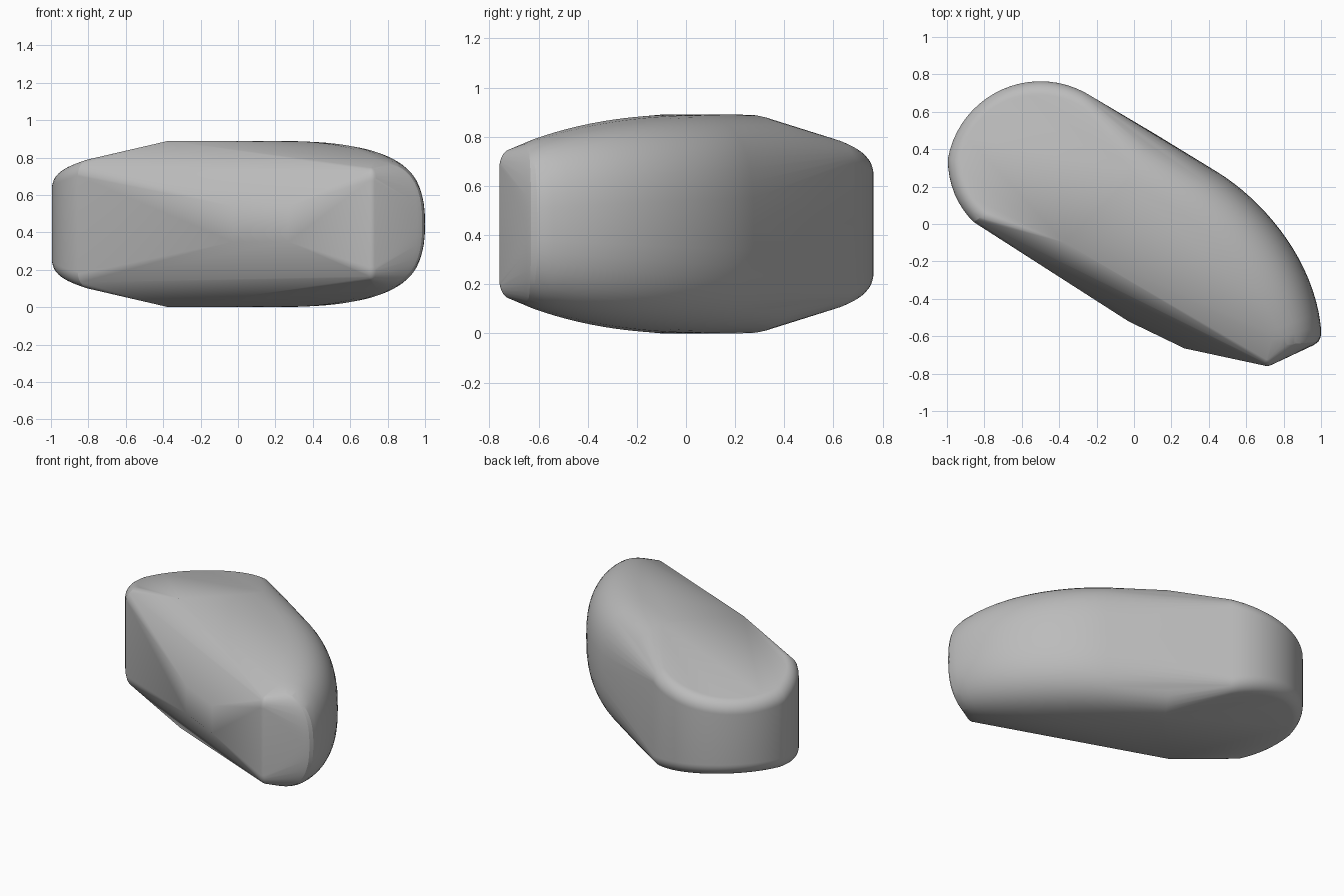
import bpy, bmesh
from math import sin, cos, pi, radians
from mathutils import Vector
from mathutils.geometry import interpolate_bezier

cube = bpy.data.objects.get("Cube")
if cube:
    bpy.data.objects.remove(cube, do_unlink=True)

MID = 0.445          # height of the mirror plane, also half the thickness
STEPS = 12           # segments in every rounded edge
points = []


def add(x, y, h):
    """Add a point and its mirror image below the middle plane."""
    for side in (1, -1):
        points.append((x, y, MID + side * h))


def end_slope(x, y):
    """Half thickness on the sloping top of the rounded end."""
    return MID - 0.17 * max(0, y - x - 0.27)


def flank_section(outer, inner, power):
    """Rounded edge from the outline up to a point on the top."""
    for k in range(STEPS + 1):
        t = pi / 2 * k / STEPS
        p = inner.lerp(outer, max(0, cos(t)) ** power)
        add(p.x, p.y, min(MID, inner.z) * sin(t) ** power)


# Rounded end: upright curved wall with a softened, sloping rim
for i in range(29):
    degrees = 57 + 158 * i / 28
    a = radians(degrees)
    wall = 0.503 - 0.09 * max(0, degrees - 170) / 60
    top = wall - 0.085
    rim = end_slope(-0.5 + top * cos(a), 0.26 + top * sin(a))
    for k in range(STEPS + 1):
        t = pi / 2 * k / STEPS
        r = top + 0.085 * sin(t)
        add(-0.5 + r * cos(a), 0.26 + r * sin(a), rim - 0.09 * (1 - cos(t)))

# Ridge across the top where the slope begins, and the wall beside it
add(-0.37, -0.1, MID)
flank_section(Vector((0.11, 0.483, 0)), Vector((-0.05, 0.22, MID)), 0.7)

# Bulging flank: the outline and the top edge follow two curves
outline = interpolate_bezier(Vector((0.45, 0.275, 0)), Vector((0.69, 0.125, 0)),
                             Vector((0.955, -0.18, 0)), Vector((0.998, -0.54, 0)), 18)
top_edge = interpolate_bezier(Vector((0.2, 0, MID)), Vector((0.38, -0.16, MID)),
                              Vector((0.62, -0.38, 0.43)), Vector((0.74, -0.62, 0.345)), 18)
for i, (outer, inner) in enumerate(zip(outline, top_edge)):
    flank_section(outer, inner, 0.7 + 0.1 * i / 17)

# Softened corner where the flank meets the narrow end face
for x, y in ((1.0, -0.575), (0.998, -0.605), (0.985, -0.63), (0.96, -0.648)):
    flank_section(Vector((x, y, 0)), Vector((0.74, -0.65, 0.33)), 0.8)

# Narrow rounded corner at the tip
for i in range(32):
    a = 2 * pi * i / 32
    for k in range(10):
        t = pi / 2 * k / 9
        add(0.712 + 0.05 * cos(t) * cos(a), -0.709 + 0.05 * cos(t) * sin(a),
            0.23 + 0.075 * sin(t))

# Thin band along the chamfered front
add(-0.03, -0.52, 0.095)
add(0.27, -0.665, 0.095)

# Wrap all parts in one convex skin
bm = bmesh.new()
for p in points:
    bm.verts.new(p)
bmesh.ops.remove_doubles(bm, verts=bm.verts[:], dist=0.002)
bmesh.ops.convex_hull(bm, input=bm.verts[:])
bmesh.ops.delete(bm, geom=[v for v in bm.verts if not v.link_faces], context="VERTS")
bmesh.ops.recalc_face_normals(bm, faces=bm.faces[:])
mesh = bpy.data.meshes.new("stone_body")
bm.to_mesh(mesh)
bm.free()
body = bpy.data.objects.new("stone_body", mesh)
bpy.context.collection.objects.link(body)

# Plain grey surface
grey = bpy.data.materials.new("stone_grey")
grey.use_nodes = True
colour = (0.5, 0.5, 0.5, 1)
grey.diffuse_color = colour
grey.node_tree.nodes["Principled BSDF"].inputs["Base Color"].default_value = colour
mesh.materials.append(grey)

bpy.ops.object.select_all(action="DESELECT")
body.select_set(True)
bpy.context.view_layer.objects.active = body
bpy.ops.object.shade_smooth_by_angle(angle=radians(15))
